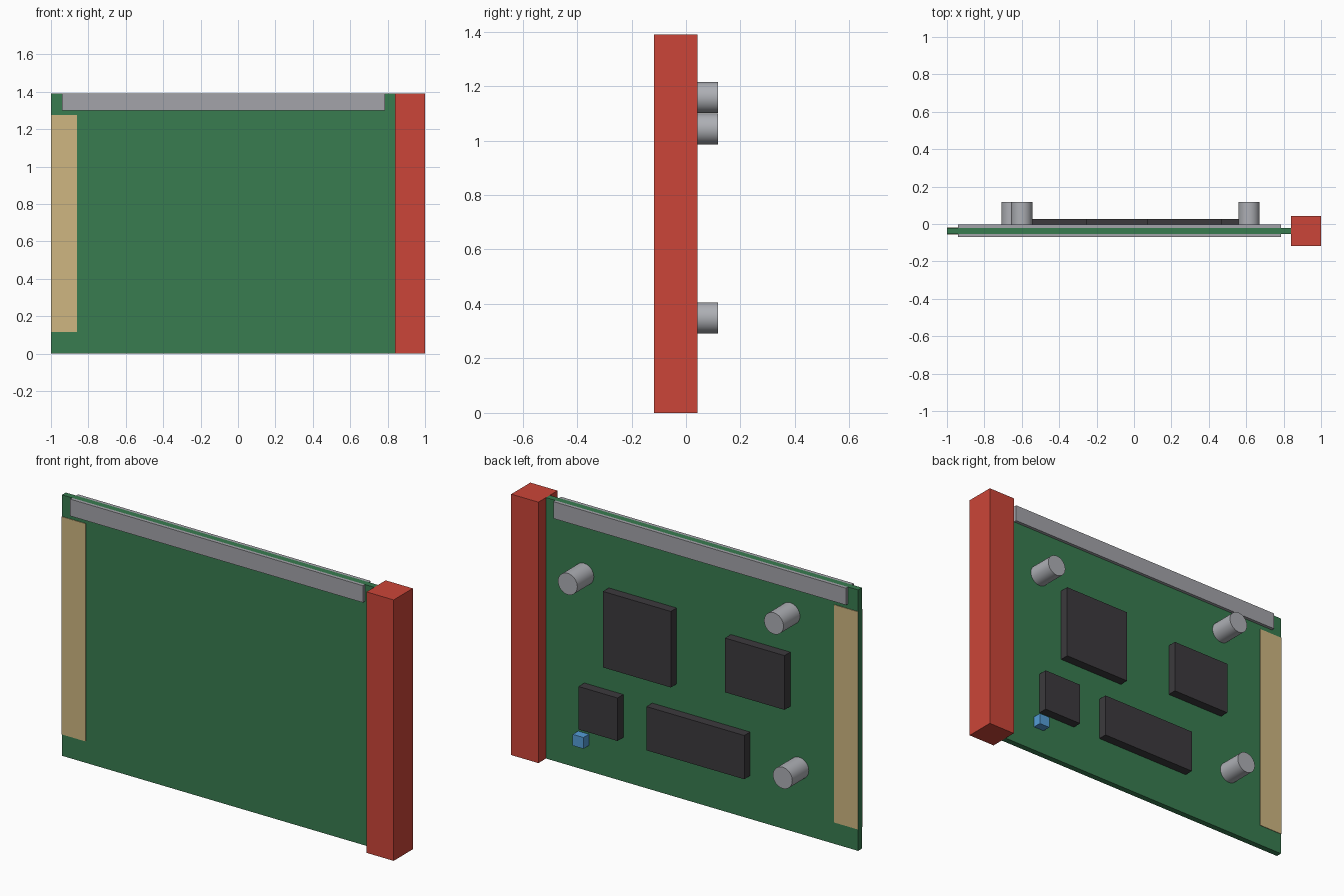
import bpy
import math

cube = bpy.data.objects.get("Cube")
if cube:
    bpy.data.objects.remove(cube, do_unlink=True)


def material(name, r, g, b):
    mat = bpy.data.materials.new(name)
    mat.use_nodes = True
    mat.diffuse_color = (r, g, b, 1)
    mat.node_tree.nodes["Principled BSDF"].inputs["Base Color"].default_value = (r, g, b, 1)
    return mat


GREEN = material("board green", 0.04, 0.20, 0.08)
RED = material("handle red", 0.60, 0.06, 0.04)
GOLD = material("contact gold", 0.62, 0.47, 0.22)
GREY = material("rail grey", 0.37, 0.37, 0.40)
SILVER = material("capacitor silver", 0.42, 0.43, 0.46)
BLACK = material("chip black", 0.045, 0.042, 0.047)
BLUE = material("component blue", 0.09, 0.34, 0.68)

BACK, FRONT = -0.021, -0.053   # faces of the board
TOP = 1.39


def finish(name, mat):
    obj = bpy.context.object
    obj.name = name
    obj.data.materials.append(mat)
    return obj


def box(name, mat, x, y, z):
    """Box spanning the given (low, high) range on each axis."""
    bpy.ops.mesh.primitive_cube_add(size=1, location=[sum(r) / 2 for r in (x, y, z)])
    obj = finish(name, mat)
    obj.scale = [r[1] - r[0] for r in (x, y, z)]
    bpy.ops.object.transform_apply(location=False, rotation=False, scale=True)
    return obj


# Board and the handle bar at its left edge
box("circuit_board", GREEN, (-1, 0.84), (FRONT, BACK), (0, TOP))
box("handle_bar", RED, (0.84, 1), (-0.118, 0.043), (0, TOP))

# Guide rail and contact strip on both faces
for side, face, out in (("front", FRONT, -1), ("back", BACK, 1)):
    rail_y = sorted((face, face + out * 0.017))
    strip_y = sorted((face, face + out * 0.003))
    box(side + "_guide_rail", GREY, (-0.94, 0.785), rail_y, (1.30, TOP))
    box(side + "_contact_strip", GOLD, (-1, -0.86), strip_y, (0.115, 1.275))

# Chips on the back
chips = {
    "processor_chip": ((0.07, 0.47), (0.603, 1.008)),
    "memory_chip": ((-0.60, -0.25), (0.663, 0.952)),
    "small_chip": ((0.384, 0.614), (0.234, 0.463)),
    "long_chip": ((-0.363, 0.214), (0.23, 0.463)),
}
for name, (x, z) in chips.items():
    box(name, BLACK, x, (BACK, 0.028), z)

box("blue_component", BLUE, (0.587, 0.65), (BACK, 0.025), (0.137, 0.197))

# Cylindrical capacitors
for i, (x, z) in enumerate(((0.615, 1.043), (-0.60, 1.158), (-0.652, 0.349))):
    bpy.ops.mesh.primitive_cylinder_add(
        vertices=32, radius=0.057, depth=0.118 - BACK,
        location=(x, (0.118 + BACK) / 2, z), rotation=(math.pi / 2, 0, 0))
    finish("capacitor_%d" % (i + 1), SILVER)
    bpy.ops.object.shade_smooth_by_angle()
